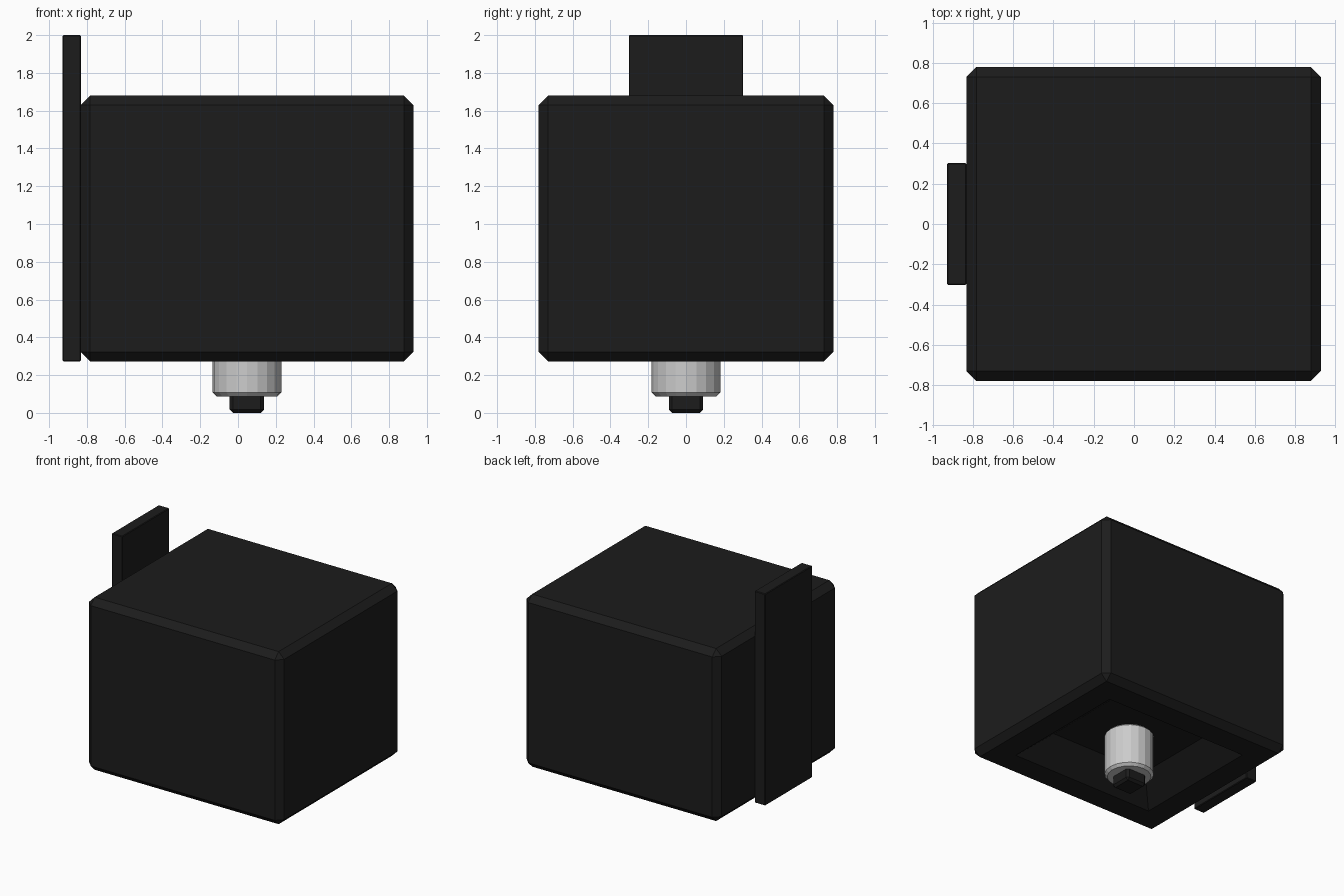
import bpy, bmesh
from mathutils import Matrix, Vector

if "Cube" in bpy.data.objects:
    bpy.data.objects.remove(bpy.data.objects["Cube"])


def material(name, rgb):
    m = bpy.data.materials.new(name)
    m.diffuse_color = (*rgb, 1)
    m.use_nodes = True
    m.node_tree.nodes["Principled BSDF"].inputs["Base Color"].default_value = m.diffuse_color
    return m


black = material("matte_black", (0.0117, 0.0117, 0.0117))


def finish(bm, name, mat=None):
    bmesh.ops.recalc_face_normals(bm, faces=bm.faces)
    me = bpy.data.meshes.new(name)
    bm.to_mesh(me)
    bm.free()
    ob = bpy.data.objects.new(name, me)
    bpy.context.collection.objects.link(ob)
    if mat:
        me.materials.append(mat)
    return ob


def box(lo, hi, chamfer):
    lo, hi = Vector(lo), Vector(hi)
    bm = bmesh.new()
    bmesh.ops.create_cube(bm, size=1, matrix=Matrix.Translation((lo + hi) / 2)
                          @ Matrix.Diagonal((*(hi - lo), 1)))
    bmesh.ops.bevel(bm, geom=bm.edges[:], offset=chamfer, segments=1,
                    affect='EDGES')
    return bm


# housing: chamfered box with a shallow sloping well in its underside
bm = box((-0.833, -0.78, 0.272), (0.928, 0.78, 1.68), 0.05)
bm.normal_update()
bottom = min(bm.faces, key=lambda f: f.calc_center_median().z)
bmesh.ops.inset_region(bm, faces=[bottom], thickness=0.19,
                       use_even_offset=True)
bmesh.ops.inset_region(bm, faces=[bottom], thickness=0.2,
                       use_even_offset=True)
bmesh.ops.translate(bm, verts=bottom.verts[:], vec=(0, 0, 0.17))
finish(bm, "housing", black)

# upright back plate
finish(box((-0.928, -0.303, 0.272), (-0.832, 0.303, 2.0), 0.005),
       "back_plate", black)

# square stem poking out of the collar
finish(box((-0.044, -0.091, 0.0), (0.138, 0.091, 0.3), 0.018),
       "stem", black)

# round collar with chamfered rims, seated on the well floor
bm = bmesh.new()
bmesh.ops.create_cone(bm, cap_ends=True, segments=20, radius1=0.182,
                      radius2=0.182, depth=0.36,
                      matrix=Matrix.Translation((0.047, 0, 0.268)))
rims = [e for e in bm.edges if abs(e.verts[0].co.z - e.verts[1].co.z) < 1e-4]
bmesh.ops.bevel(bm, geom=rims, offset=0.02, segments=1, affect='EDGES')
finish(bm, "collar")
